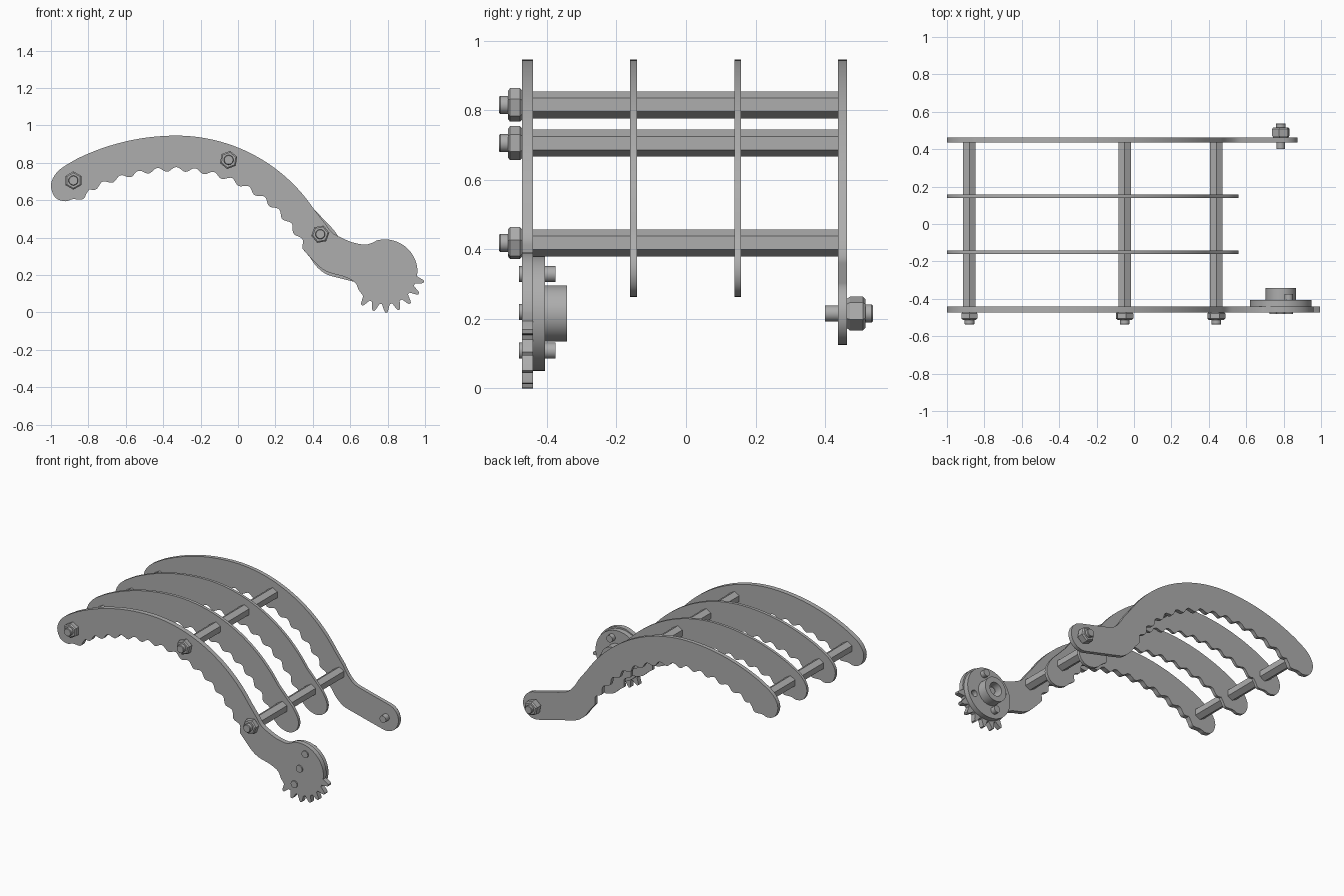
import bpy, bmesh
from math import sin, cos, pi, radians
from mathutils import Vector, Matrix

cube = bpy.data.objects.get("Cube")
if cube:
    bpy.data.objects.remove(cube)

grey = bpy.data.materials.new("plain grey")
grey.use_nodes = True
tone = (0.42, 0.42, 0.42, 1)
grey.diffuse_color = tone
grey.node_tree.nodes["Principled BSDF"].inputs["Base Color"].default_value = tone


def finish(name, bm):
    bmesh.ops.remove_doubles(bm, verts=bm.verts, dist=1e-5)
    bmesh.ops.recalc_face_normals(bm, faces=bm.faces)
    me = bpy.data.meshes.new(name)
    bm.to_mesh(me)
    bm.free()
    me.materials.append(grey)
    me.shade_smooth()
    me.set_sharp_from_angle(angle=radians(28))
    return me


def place(name, me, x=0, y=0, z=0, facing=1, roll=0):
    """Put a mesh built along +z so that it points along y (facing 1 = back)."""
    ob = bpy.data.objects.new(name, me)
    bpy.context.scene.collection.objects.link(ob)
    ob.matrix_world = (Matrix.Translation((x, y, z))
                       @ Matrix.Rotation(-facing * pi / 2, 4, 'X')
                       @ Matrix.Rotation(radians(roll), 4, 'Z'))
    return ob


def lathe(name, profile, sides=32):
    bm = bmesh.new()
    vs = [bm.verts.new((r, 0, h)) for r, h in profile]
    es = [bm.edges.new(p) for p in zip(vs, vs[1:])]
    bmesh.ops.spin(bm, geom=vs + es, axis=(0, 0, 1), cent=(0, 0, 0),
                   angle=2 * pi, steps=sides, use_merge=False)
    return finish(name, bm)


def rod(name, r, h, sides=24):
    return lathe(name, [(0, 0), (r, 0), (r, h), (0, h)], sides)


def boxes(name, items):
    bm = bmesh.new()
    for size, at in items:
        m = Matrix.Translation(at) @ Matrix.Diagonal((*size, 1))
        bmesh.ops.create_cube(bm, size=1, matrix=m)
    return finish(name, bm)


def carve(me, cutters):
    """Return the mesh with each cutter mesh subtracted."""
    body = place("carve_body", me)
    helpers = []
    for cutter, x, y in cutters:
        c = place("cutter", cutter)
        c.matrix_world = body.matrix_world @ Matrix.Translation((x, y, -0.01))
        c.hide_render = True
        mod = body.modifiers.new("cut", 'BOOLEAN')
        mod.operation, mod.solver, mod.object = 'DIFFERENCE', 'EXACT', c
        helpers.append(c)
    bpy.context.view_layer.update()
    dg = bpy.context.evaluated_depsgraph_get()
    result = bpy.data.meshes.new_from_object(body.evaluated_get(dg))
    for ob in helpers + [body]:
        bpy.data.objects.remove(ob)
    result.set_sharp_from_angle(angle=radians(28))
    return result


# ---- outline helpers, all in the x-z plane
def smooth(pts, n=5):
    p = [Vector(q) for q in pts]
    p = [2 * p[0] - p[1]] + p + [2 * p[-1] - p[-2]]
    out = []
    for a, b, c, d in zip(p, p[1:], p[2:], p[3:]):
        for i in range(n):
            t = i / n
            out.append(b + (c - a) * t / 2 + (2 * a - 5 * b + 4 * c - d) * t * t / 2
                       + (3 * b - a - 3 * c + d) * t ** 3 / 2)
    return out + [p[-2]]


def arc(cx, cz, r, a0, a1, n, wave=0):
    out = []
    for i in range(n + 1):
        a = radians(a0 + (a1 - a0) * i / n)
        rr = r + wave * cos(abs(a - pi / 2) * r * 2 * pi / 0.1)
        out.append(Vector((cx + rr * cos(a), cz + rr * sin(a))))
    return out


AX = -0.33                  # crown of the arch
PX, PZ = 0.785, 0.215       # pivot


def plate(name, end, y0, y1):
    """Arched bar with a scalloped underside; only the right end differs."""
    lobe = smooth([(-0.86, 0.822), (-0.945, 0.77), (-0.985, 0.725), (-1, 0.68),
                   (-0.99, 0.635), (-0.965, 0.605), (-0.92, 0.594),
                   (-0.885, 0.605), (-0.83, 0.605), (-0.81, 0.635)])
    pts = (arc(AX, -0.255, 1.2, 116, 90, 14) + arc(AX, 0.06, 0.885, 90, 34, 28) + end
           + arc(AX, -0.005, 0.77, 27, 90, 84, 0.012)
           + arc(AX, -0.255, 1.02, 90, 117, 48, 0.012) + lobe[::-1])
    clean = [pts[0]]
    for p in pts[1:]:
        if (p - clean[-1]).length > 0.002 and (p - pts[0]).length > 0.002:
            clean.append(p)
    bm = bmesh.new()
    face = bm.faces.new([bm.verts.new((p.x, y0, p.y)) for p in clean])
    ext = bmesh.ops.extrude_face_region(bm, geom=[face])["geom"]
    bmesh.ops.translate(bm, vec=(0, y1 - y0, 0),
                        verts=[v for v in ext if isinstance(v, bmesh.types.BMVert)])
    ob = bpy.data.objects.new(name, finish(name, bm))
    bpy.context.scene.collection.objects.link(ob)


# ---- middle plates, round end
mid_end = smooth([(0.47, 0.485), (0.52, 0.43), (0.553, 0.37), (0.555, 0.32),
                  (0.53, 0.28), (0.48, 0.263), (0.42, 0.28), (0.38, 0.315)])
plate("middle_plate_front", mid_end, -0.161, -0.141)
plate("middle_plate_back", mid_end, 0.14, 0.158)

# ---- back plate, plain pivot arm
neck = [(0.465, 0.476), (0.5, 0.42), (0.55, 0.372)]
back_end = (smooth(neck + [(0.62, 0.349)]) + arc(PX, PZ, 0.09, 76, -104, 24)
            + smooth([(0.53, 0.186), (0.47, 0.205), (0.42, 0.245), (0.38, 0.3)]))
plate("back_plate", back_end, 0.437, 0.463)

# ---- front plate, toothed sector around the pivot
teeth = []
for k in range(7):
    mid = -14 - 18.5 * k
    for off, r in ((7, 0.172), (3, 0.205), (1.5, 0.215), (-1.5, 0.215), (-3, 0.205), (-7, 0.172)):
        teeth += arc(PX, PZ, r, mid + off, mid + off, 1)[:1]
front_end = (smooth([(0.465, 0.476), (0.5, 0.43), (0.54, 0.405), (0.61, 0.375),
                     (0.68, 0.362), (0.72, 0.373)])
             + arc(PX, PZ, 0.175, 104, 0, 30) + teeth
             + smooth([(0.645, 0.12), (0.625, 0.16), (0.57, 0.19), (0.49, 0.212),
                       (0.44, 0.24), (0.39, 0.29)]))
plate("front_plate", front_end, -0.472, -0.44)

# ---- shared hardware
dome = [(0, 0), (0.045, 0), (0.045, 0.015)]
dome += [(0.045 * cos(a), 0.015 + 0.022 * sin(a)) for a in (0.35, 0.7, 1.05, 1.3)]
dome += [(0, 0.037)]
cross = boxes("cross", [((0.046, 0.01, 0.03), (0, 0, 0.05)),
                        ((0.01, 0.046, 0.03), (0, 0, 0.05))])
head = carve(lathe("pan_head", dome), [(cross, 0, 0)])
nut = lathe("hex_nut", [(0, 0), (0.043, 0), (0.049, 0.006), (0.049, 0.034),
                        (0.041, 0.04), (0, 0.04)], 6)
stub = lathe("thread_end", [(0, 0), (0.026, 0), (0.026, 0.062), (0.023, 0.066), (0, 0.066)])
spacer = rod("hex_spacer", 0.039, 0.877, 6)
shank = rod("shank", 0.023, 0.105)

# ---- three cross bars with a nut in front and a screw head behind
for part, x, z, turn in (("tip", -0.88, 0.705, 30), ("crown", -0.05, 0.815, 20),
                         ("root", 0.44, 0.418, 10)):
    place(part + "_spacer", spacer, x, -0.44, z, 1, 90)
    place(part + "_nut", nut, x, -0.472, z, -1, turn)
    place(part + "_thread_end", stub, x, -0.472, z, -1)
    place(part + "_screw_head", head, x, 0.463, z, 1, turn)

# ---- round hub behind the toothed sector
hub = lathe("hub", [(0, 0), (0.165, 0), (0.165, 0.034), (0.081, 0.034), (0.081, 0.097),
                    (0.045, 0.097), (0.045, 0.03), (0, 0.03)], 64)
hole = rod("hole", 0.022, 0.08)
hub = carve(hub, [(hole, 0.113, 0.042), (hole, -0.113, -0.042)])
place("hub", hub, PX, -0.44, PZ)
for part, dx, dz, y in (("upper", 0.042, 0.113, -0.472), ("centre", 0, 0.005, -0.453),
                        ("lower", -0.038, -0.107, -0.472)):
    place(part + "_hub_screw_head", head, PX + dx, y, PZ + dz, -1, 15)
    place(part + "_hub_screw_shank", shank, PX + dx, -0.48, PZ + dz)

# ---- pivot bolt on the back plate
place("pivot_bolt_head", head, PX, 0.403, PZ, -1, 15)
place("pivot_bolt_shank", shank, PX, 0.4, PZ)
place("pivot_nut", nut, PX, 0.463, PZ, 1, 20).scale.z = 1.35
place("pivot_thread_end", stub, PX, 0.472, PZ)
